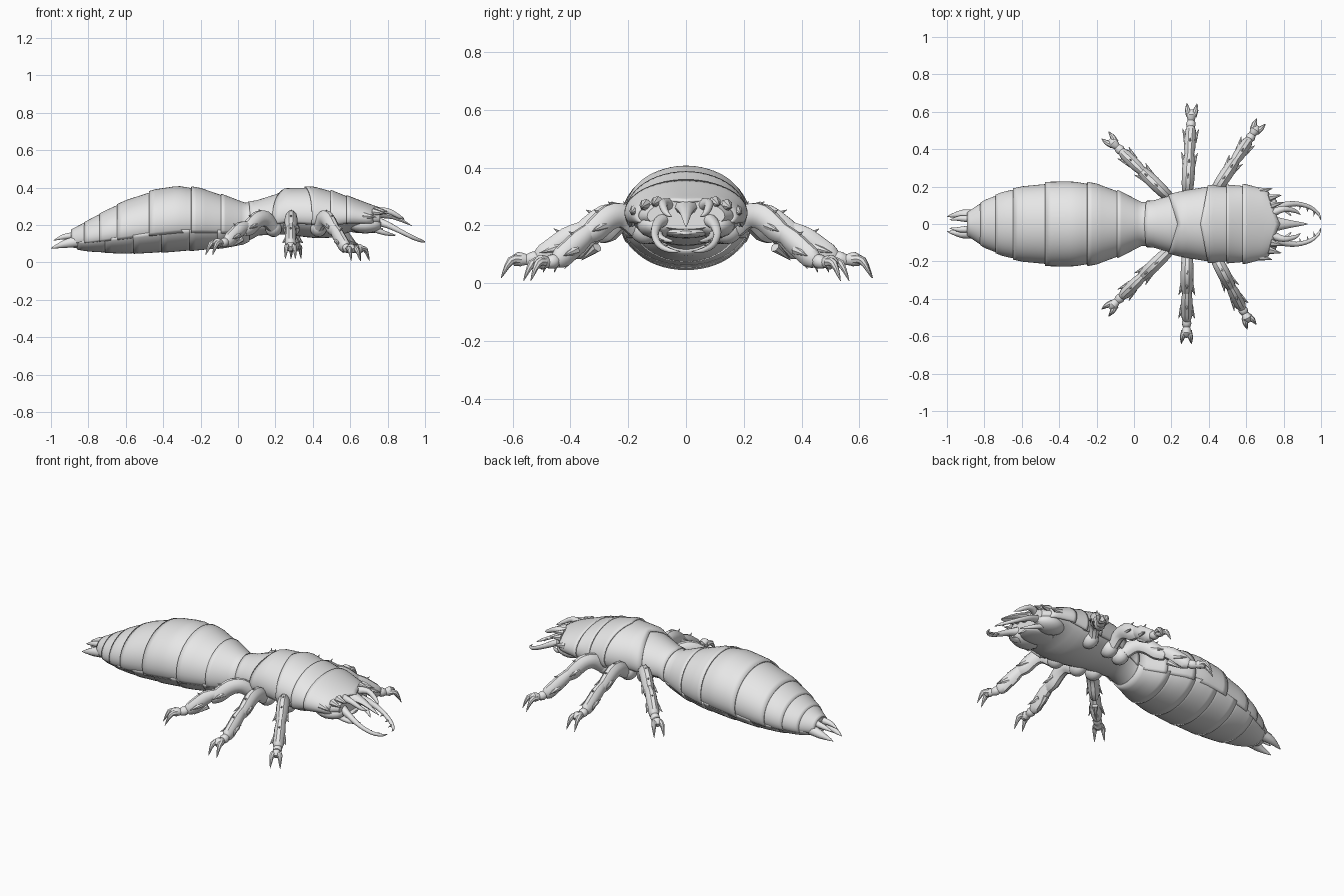
import bpy, bmesh, math
from mathutils import Vector

cube = bpy.data.objects.get("Cube")
if cube:
    bpy.data.objects.remove(cube)

shell_grey = bpy.data.materials.new("shell_grey")
shell_grey.use_nodes = True
colour = (0.8, 0.8, 0.8, 1)
shell_grey.diffuse_color = colour
shell_grey.node_tree.nodes["Principled BSDF"].inputs["Base Color"].default_value = colour

# Body outline: x, half width, top, bottom
OUTLINE = [
    (-.9, .05, .165, .08), (-.8, .12, .22, .062), (-.7, .165, .275, .055),
    (-.6, .193, .325, .05), (-.45, .216, .38, .055), (-.32, .223, .405, .062),
    (-.2, .208, .39, .07), (-.08, .17, .355, .08), (.04, .115, .315, .1),
    (.1, .118, .325, .14), (.22, .16, .367, .145), (.25, .168, .388, .145),
    (.4, .2, .4, .125), (.5, .2, .378, .125), (.6, .203, .345, .16),
    (.7, .185, .31, .17), (.76, .14, .29, .185), (.81, .09, .265, .21)]


def outline(x):
    x = min(max(x, OUTLINE[0][0]), OUTLINE[-1][0])
    for a, b in zip(OUTLINE, OUTLINE[1:]):
        if x <= b[0]:
            t = (x - a[0]) / (b[0] - a[0])
            return [p + (q - p) * t for p, q in zip(a[1:], b[1:])]


def make(name, rings, closed=True, thick=0):
    """Skin a list of point rings into one smooth object."""
    bm = bmesh.new()
    rows = [[bm.verts.new(p) for p in ring] for ring in rings]
    n = len(rows[0])
    for a, b in zip(rows, rows[1:]):
        for i in range(n if closed else n - 1):
            j = (i + 1) % n
            bm.faces.new((a[i], a[j], b[j], b[i]))
    if closed:
        bm.faces.new(rows[0])
        bm.faces.new(rows[-1])
    bmesh.ops.recalc_face_normals(bm, faces=bm.faces)
    mesh = bpy.data.meshes.new(name)
    bm.to_mesh(mesh)
    bm.free()
    ob = bpy.data.objects.new(name, mesh)
    bpy.context.collection.objects.link(ob)
    mesh.materials.append(shell_grey)
    if thick:
        mod = ob.modifiers.new("thickness", "SOLIDIFY")
        mod.thickness, mod.offset = thick, 0
    bpy.ops.object.select_all(action="DESELECT")
    ob.select_set(True)
    bpy.context.view_layer.objects.active = ob
    bpy.ops.object.shade_smooth_by_angle(angle=math.radians(40))


def section(x, scale, start, end, count, chevron=0):
    """Arc of the body section; chevron slides the sides along x."""
    pts = []
    for i in range(count):
        a = math.radians(start + (end - start) * i / (count - 1))
        px = x + chevron * abs(math.cos(a))
        w, top, low = outline(px)
        mid = low + (top - low) * .45
        z = math.sin(a)
        pts.append((px, w * scale * math.cos(a),
                    mid + z * scale * (top - mid if z > 0 else mid - low)))
    return pts


def tube(name, path, radii, sides=10, flat=1, smooth=3):
    """Tapered tube through smoothed points."""
    pts = [Vector(p) for p in path]
    fine, size = [], []
    for i in range(len(pts) - 1):
        p0, p1 = pts[max(i - 1, 0)], pts[i]
        p2, p3 = pts[i + 1], pts[min(i + 2, len(pts) - 1)]
        for s in range(smooth):
            t = s / smooth
            fine.append(.5 * (2 * p1 + (p2 - p0) * t + (2 * p0 - 5 * p1 + 4 * p2 - p3) * t * t
                              + (3 * p1 - p0 - 3 * p2 + p3) * t ** 3))
            size.append(radii[i] + (radii[i + 1] - radii[i]) * t)
    fine.append(pts[-1])
    size.append(radii[-1])
    rings = []
    for i, p in enumerate(fine):
        d = (fine[min(i + 1, len(fine) - 1)] - fine[max(i - 1, 0)]).normalized()
        side = d.cross(Vector((0, 0, 1))).normalized()
        up = side.cross(d)
        rings.append([p + size[i] * (side * math.cos(a) + up * math.sin(a) * flat)
                      for a in (math.tau * k / sides for k in range(sides))])
    make(name, rings)


def spike(name, base, tip, r):
    tube(name, [base, tip], [r, .001], 7, smooth=1)


def ball(name, centre, size):
    rings = []
    for i in range(1, 10):
        a = math.pi * i / 10
        rings.append([(centre[0] + size[0] * math.cos(a),
                       centre[1] + size[1] * math.sin(a) * math.cos(b),
                       centre[2] + size[2] * math.sin(a) * math.sin(b))
                      for b in (math.tau * k / 16 for k in range(16))])
    make(name, rings)


# Soft inner body running through all plates
stations = [-.89 + i * .05 for i in range(34)]
make("body_core", [section(x, .96, 0, 348.75, 32) for x in stations])

# Overlapping back plates: rear edge, front edge, chevron at each
PLATES = [(-.89, -.78, 0, 0), (-.82, -.7, 0, 0), (-.74, -.6, 0, 0),
          (-.645, -.44, 0, 0), (-.475, -.21, 0, 0), (-.25, -.05, 0, 0),
          (-.09, .08, 0, 0), (.055, .26, .01, -.05), (.235, .39, -.05, .04),
          (.355, .51, .04, 0), (.495, .6, 0, 0), (.58, .78, 0, -.06)]
for k, (rear, front, c0, c1) in enumerate(PLATES):
    rings = []
    for i in range(9):
        t = i / 8
        rings.append(section(rear + (front - rear) * t, 1.035 - .06 * t,
                             -22, 202, 33, c0 + (c1 - c0) * t))
    make(f"back_plate_{k + 1}", rings, closed=False, thick=.008)

# Belly plates under the abdomen
for k in range(6):
    rear = -.86 + k * .15
    rings = [section(rear + .17 * i / 5, 1.015 - .006 * i, 195, 345, 21) for i in range(6)]
    make(f"belly_plate_{k + 1}", rings, closed=False, thick=.008)

# Legs: hip point, left tip, right tip, foot height
LEGS = {"front": ((.43, .17), (.68, .55), (.63, .55), 0),
        "middle": ((.285, .16), (.31, .645), (.28, .64), .01),
        "rear": ((.19, .14), (-.155, .475), (-.155, .475), .03)}
for pos, (hip, left_tip, right_tip, low) in LEGS.items():
    for side, sgn, tip in (("left", 1, left_tip), ("right", -1, right_tip)):
        name = f"{side}_{pos}_"
        start = Vector((hip[0], hip[1] * sgn, 0))
        reach = Vector((tip[0], tip[1] * sgn, 0)) - start
        across = Vector((-reach.y, reach.x, 0)).normalized()

        def at(t, z, off=0):
            return start + reach * t + across * off + Vector((0, 0, z + low * (t > .5)))

        ball(name + "hip", (hip[0], sgn * (hip[1] - .03), .185), (.045, .055, .05))
        tube(name + "thigh", [at(0, .19), at(.12, .232), at(.25, .228), at(.38, .185), at(.47, .165)],
             [.028, .033, .035, .033, .022], flat=1.3)
        tube(name + "shin", [at(.38, .195), at(.52, .148), at(.68, .092), at(.74, .075)],
             [.02, .031, .031, .02], flat=1.25)
        tube(name + "ankle", [at(.7, .09), at(.77, .075), at(.82, .07)], [.016, .026, .018])
        tube(name + "foot", [at(.8, .07), at(.87, .073), at(.92, .062)], [.016, .027, .014])
        for off in (-1, 1):
            tube(f"{name}claw_{off}", [at(.86, .072, off * .012), at(.93, .068, off * .022),
                                       at(1, .008, off * .027)], [.017, .014, .001], 8)
            # Bristles along the leg sides
            for t, z in ((.4, .185), (.66, .1)):
                spike(f"{name}bristle_{off}_{t}", at(t - .08, z + .015, off * .018),
                      at(t + .06, z - .005, off * .044), .018)
        for t, z in ((.17, .278), (.33, .25), (.56, .175)):
            spike(f"{name}top_bristle_{t}", at(t - .06, z - .025), at(t + .06, z + .004), .018)
        spike(name + "under_bristle", at(.5, .125), at(.66, .05), .018)

# Head, jaws and tail parts on both sides
for side, s in (("left", 1), ("right", -1)):
    ball(f"{side}_cheek", (.68, .1 * s, .2), (.09, .07, .045))
    tube(f"{side}_jaw", [(.74, .08 * s, .22), (.8, .1 * s, .2), (.87, .108 * s, .165),
                         (.94, .09 * s, .13), (.985, .055 * s, .113), (1, .02 * s, .11)],
         [.026, .018, .013, .011, .008, .001])
    for x, y, z in ((.89, .1, .152), (.93, .088, .134), (.965, .066, .12)):
        spike(f"{side}_jaw_tooth_{x}", (x, y * s, z), (x - .005, (y - .025) * s, z - .004), .007)
    tube(f"{side}_horn", [(.74, .06 * s, .27), (.8, .08 * s, .275), (.86, .07 * s, .245),
                          (.89, .05 * s, .23)], [.024, .016, .011, .001])
    tube(f"{side}_feeler", [(.72, .1 * s, .18), (.79, .085 * s, .155), (.84, .045 * s, .145)],
         [.018, .012, .003])
    for x, y, z in ((.67, .175, .25), (.72, .14, .27), (.73, .1, .28)):
        spike(f"{side}_brow_spike_{x}", (x, y * s, z), (x + .07, (y + .015) * s, z - .008), .022)
    tube(f"{side}_tail_prong", [(-.84, .045 * s, .115), (-.92, .052 * s, .1),
                                (-1, .04 * s, .075)], [.035, .024, .001])
    tube(f"{side}_upper_tail_spike", [(-.86, .025 * s, .145), (-.93, .03 * s, .137),
                                      (-.985, .022 * s, .118)], [.022, .015, .001])

# Snout point and lower lip
tube("snout_spike", [(.74, 0, .265), (.83, 0, .245), (.93, 0, .195)], [.045, .022, .001], flat=.7)
ball("lower_lip", (.68, 0, .175), (.1, .08, .02))
